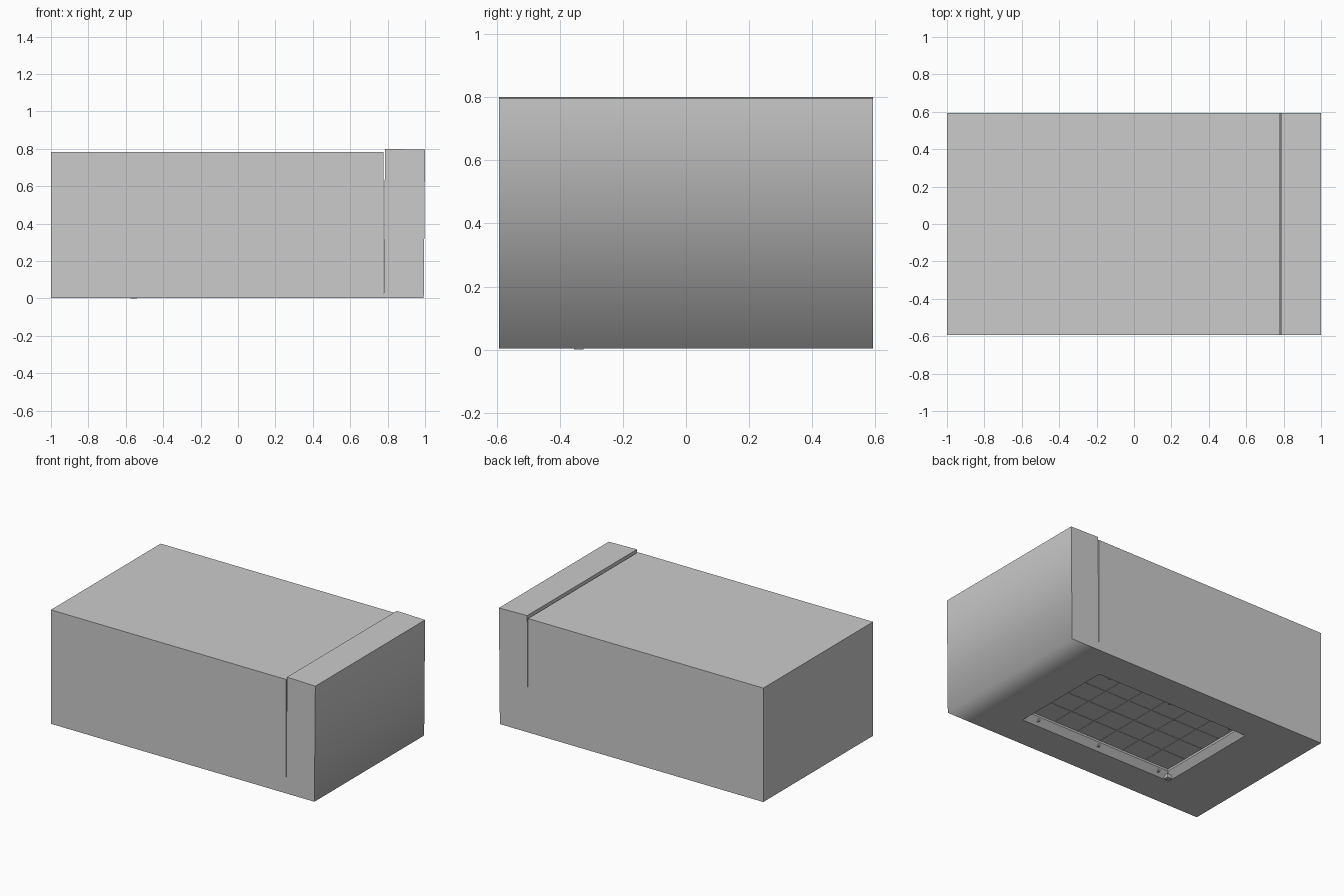
import bpy, bmesh
from mathutils import Vector

if "Cube" in bpy.data.objects:
    bpy.data.objects.remove(bpy.data.objects["Cube"])

HALF_Y = 0.593
FLOOR = 0.003
RX, RY = 0.585, 0.365    # recess half sizes at the underside
SLOPE = 0.04             # inward lean of the recess walls
RIM, CEIL = 0.043, 0.056


def finish(bm, name):
    bmesh.ops.recalc_face_normals(bm, faces=bm.faces)
    mesh = bpy.data.meshes.new(name)
    bm.to_mesh(mesh)
    bm.free()
    obj = bpy.data.objects.new(name, mesh)
    bpy.context.collection.objects.link(obj)
    return obj


def box(bm, lo, hi):
    lo, hi = Vector(lo), Vector(hi)
    verts = bmesh.ops.create_cube(bm, size=1)["verts"]
    for v in verts:
        v.co = Vector([(a + b) / 2 + c * (b - a) for a, b, c in zip(lo, hi, v.co)])


# Body: side profile with a tapering slit, leaning end block on the right
profile = [(-1, FLOOR), (0.779, FLOOR), (0.993, FLOOR), (1, 0.795), (0.786, 0.8),
           (0.7795, 0.03), (0.779, 0.03), (0.779, 0.782), (-1, 0.782)]
bm = bmesh.new()
front = [bm.verts.new((x, -HALF_Y, z)) for x, z in profile]
back = [bm.verts.new((x, HALF_Y, z)) for x, z in profile]
bm.faces.new(front)
bm.faces.new(back[::-1])
sides = []
for i in range(len(profile)):
    j = (i + 1) % len(profile)
    sides.append(bm.faces.new((front[j], front[i], back[i], back[j])))
bmesh.ops.recalc_face_normals(bm, faces=bm.faces)

# Only the lower right edge is shaded smooth
for e in bm.edges:
    e.smooth = False
for f in sides[1:3]:
    f.smooth = True
soft = next(e for e in front[2].link_edges if back[2] in e.verts)
soft.smooth = True

# Recess in the underside: sloping walls, then a short upright step
panel = sides[0]
for inset, z in ((0, FLOOR), (SLOPE, RIM), (SLOPE, CEIL)):
    bmesh.ops.inset_individual(bm, faces=[panel], thickness=0.02)
    for v in panel.verts:
        sx = 1 if v.co.x > -0.11 else -1
        sy = 1 if v.co.y > 0 else -1
        v.co = (sx * (RX - inset), sy * (RY - inset), z)
finish(bm, "body")

# Fine grid on the recess ceiling
bm = bmesh.new()
gx, gy = RX - SLOPE, RY - SLOPE
w, drop = 0.0012, 0.002
for i in range(1, 6):
    x = -gx + 2 * gx * i / 6
    box(bm, (x - w, -gy, CEIL - drop), (x + w, gy, CEIL))
for i in range(1, 4):
    y = -gy + 2 * gy * i / 4
    box(bm, (-gx, y - w, CEIL - drop), (gx, y + w, CEIL))
finish(bm, "recess_grid")

# Small tabs along the long sloping walls
bm = bmesh.new()
for s in (-1, 1):
    for x in (-0.48, 0, 0.48):
        y0, y1 = sorted((s * (RY - 0.012), s * (RY - 0.035)))
        box(bm, (x - 0.006, y0, 0.02), (x + 0.006, y1, 0.034))
finish(bm, "recess_tabs")

# Corner catch that reaches the ground
bm = bmesh.new()
box(bm, (-0.575, -0.355, 0), (-0.54, -0.325, 0.025))
finish(bm, "corner_catch")
